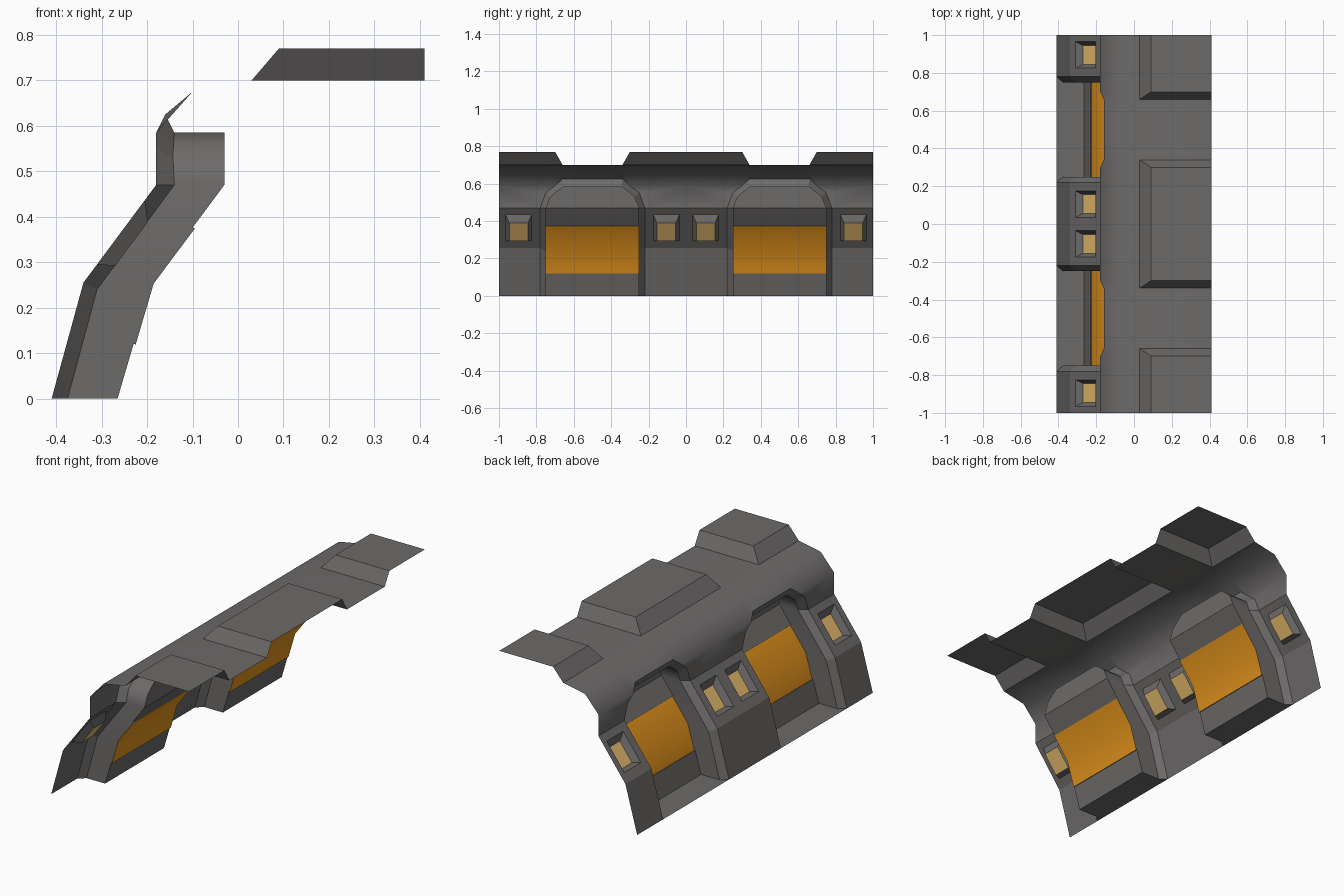
import bpy, bmesh, math
from mathutils import Vector

if "Cube" in bpy.data.objects:
    bpy.data.objects.remove(bpy.data.objects["Cube"])


def material(name, col):
    m = bpy.data.materials.new(name)
    m.diffuse_color = (*col, 1)
    m.use_nodes = True
    m.node_tree.nodes["Principled BSDF"].inputs["Base Color"].default_value = m.diffuse_color
    return m


GRAY = material("dark_gray_metal", (0.153, 0.147, 0.144))
ORANGE = material("orange_glass", (0.78, 0.30, 0.012))
TAN = material("tan_glass", (0.80, 0.51, 0.16))


# Every part is given for half a bay: (x, v, z) with v = distance from the
# bay centre (0..0.5). Four mirrored copies make the full 2-unit strip.
# Each face is turned towards its reference point "eye".
def part(name, faces, mat, eye, smooth=0):
    bm = bmesh.new()
    for c in (-0.5, 0.5):
        for s in (-1, 1):
            e = Vector((eye[0], c + s * eye[1], eye[2]))
            for pts in faces:
                f = bm.faces.new([bm.verts.new((x, c + s * v, z)) for x, v, z in pts])
                f.normal_update()
                if f.normal.dot(e - f.calc_center_median()) < 0:
                    f.normal_flip()
    bmesh.ops.remove_doubles(bm, verts=bm.verts, dist=0.0005)
    me = bpy.data.meshes.new(name)
    bm.to_mesh(me)
    bm.free()
    me.materials.append(mat)
    ob = bpy.data.objects.new(name, me)
    bpy.context.collection.objects.link(ob)
    if smooth:
        bpy.ops.object.select_all(action='DESELECT')
        ob.select_set(True)
        bpy.context.view_layer.objects.active = ob
        bpy.ops.object.shade_smooth_by_angle(angle=math.radians(smooth))
        ob.modifiers.new("weighted", 'WEIGHTED_NORMAL').keep_sharp = True


def band(profile, v0, v1):
    """Profile of (x, z) points stretched from v0 to v1."""
    return [[(a[0], v0, a[1]), (a[0], v1, a[1]), (b[0], v1, b[1]), (b[0], v0, b[1])]
            for a, b in zip(profile, profile[1:])]


def loft(p, q, closed=False):
    """Quads between two equally long point lists."""
    n = len(p)
    return [[p[i], p[(i + 1) % n], q[(i + 1) % n], q[i]]
            for i in range(n if closed else n - 1)]


def rect(xa, za, xb, zb, v0, v1):
    return [(xa, v0, za), (xa, v1, za), (xb, v1, zb), (xb, v0, zb)]


# Pillars with a niche opening in the sloped face
slope = rect(-0.34, 0.255, -0.18, 0.47, 0.28, 0.5)
hole = rect(-0.31, 0.295, -0.205, 0.436, 0.325, 0.465)
pane = rect(-0.27, 0.292, -0.198, 0.389, 0.345, 0.445)
part("pillars", band([(-0.41, 0), (-0.34, 0.255)], 0.28, 0.5) + loft(slope, hole, True),
     GRAY, (-3, 0.4, 2))
part("niche_frames", loft(hole, pane, True), GRAY, (-0.30, 0.395, 0.40))
part("niche_panes", [pane], TAN, (-1, 0.395, 1))

# Upper wall and shoulder, arch cut out, with a small hood, into the flat roof
roof = [(-0.10, 0.675), (0.03, 0.70)]
part("upper_wall_and_roof", [
    [(-0.18, 0.5, 0.47), (-0.18, 0.28, 0.47), (-0.18, 0.25, 0.55),
     (-0.18, 0.205, 0.585), (-0.18, 0.5, 0.585)],
    [(-0.18, 0.5, 0.585), (-0.18, 0.205, 0.585), (-0.10, 0.16, 0.675), (-0.10, 0.5, 0.675)],
    [(-0.18, 0.205, 0.585), (-0.16, 0.16, 0.625), (-0.10, 0.16, 0.675)],
] + band(roof, 0.16, 0.5)
  + band([(-0.16, 0.625)] + roof + [(0.41, 0.70)], 0, 0.16),
    GRAY, (-5, 0.5, 5), 45)

# Raised roof panels with bevelled rims
part("roof_panels", [
    [(0.09, 0.20, 0.77), (0.41, 0.20, 0.77), (0.41, 0.5, 0.77), (0.09, 0.5, 0.77)],
    [(0.03, 0.16, 0.70), (0.03, 0.5, 0.70), (0.09, 0.5, 0.77), (0.09, 0.20, 0.77)],
    [(0.03, 0.16, 0.70), (0.41, 0.16, 0.70), (0.41, 0.20, 0.77), (0.09, 0.20, 0.77)],
], GRAY, (0.2, 0.3, 10))

# Arch: chamfer, then reveal back to the recessed wall
outer = [(-0.41, 0.28, 0), (-0.34, 0.28, 0.255), (-0.18, 0.28, 0.47), (-0.18, 0.25, 0.55),
         (-0.18, 0.205, 0.585), (-0.16, 0.16, 0.625), (-0.16, 0, 0.625)]
inner = [(-0.375, 0.25, 0), (-0.31, 0.25, 0.24), (-0.14, 0.25, 0.47), (-0.143, 0.225, 0.53),
         (-0.142, 0.19, 0.56), (-0.14, 0.155, 0.585), (-0.14, 0, 0.585)]
back = [(-0.265, 0.25, 0), (-0.19, 0.25, 0.255)] + [(-0.03, v, z) for _, v, z in inner[2:]]
part("arch_chamfers", loft(outer, inner), GRAY, (-2, 0, 0.2))
part("arch_reveals", loft(inner, back), GRAY, (-0.5, 0, 0.2), 45)

# Recessed wall with window rim, sill and large curved window
front = [(-0.2297, 0.12), (-0.19, 0.255), (-0.0992, 0.377)]
glass = [(-0.225, 0.119), (-0.1855, 0.253), (-0.095, 0.374)]
rim_a, rim_b = ([(x, 0.25, z) for x, z in p] for p in (front, glass))
part("recessed_walls",
     band([(-0.265, 0), front[0]], 0, 0.25) + band([front[2], (-0.03, 0.47)], 0, 0.25)
     + [back[2:] + [(-0.03, 0, 0.47)]], GRAY, (-3, 0, 0.6))
part("window_rims", loft(rim_a, rim_b) + band([front[0], glass[0]], 0, 0.25)
     + band([front[2], glass[2]], 0, 0.25), GRAY, (-0.2, 0, 0.26))
part("sills", [[(-0.41, 0, 0), (-0.41, 0.28, 0), (-0.375, 0.25, 0),
                (-0.265, 0.25, 0), (-0.265, 0, 0)]], GRAY, (-0.3, 0, 2))
part("large_windows", band(glass, 0, 0.25), ORANGE, (-3, 0, 0.6), 30)
